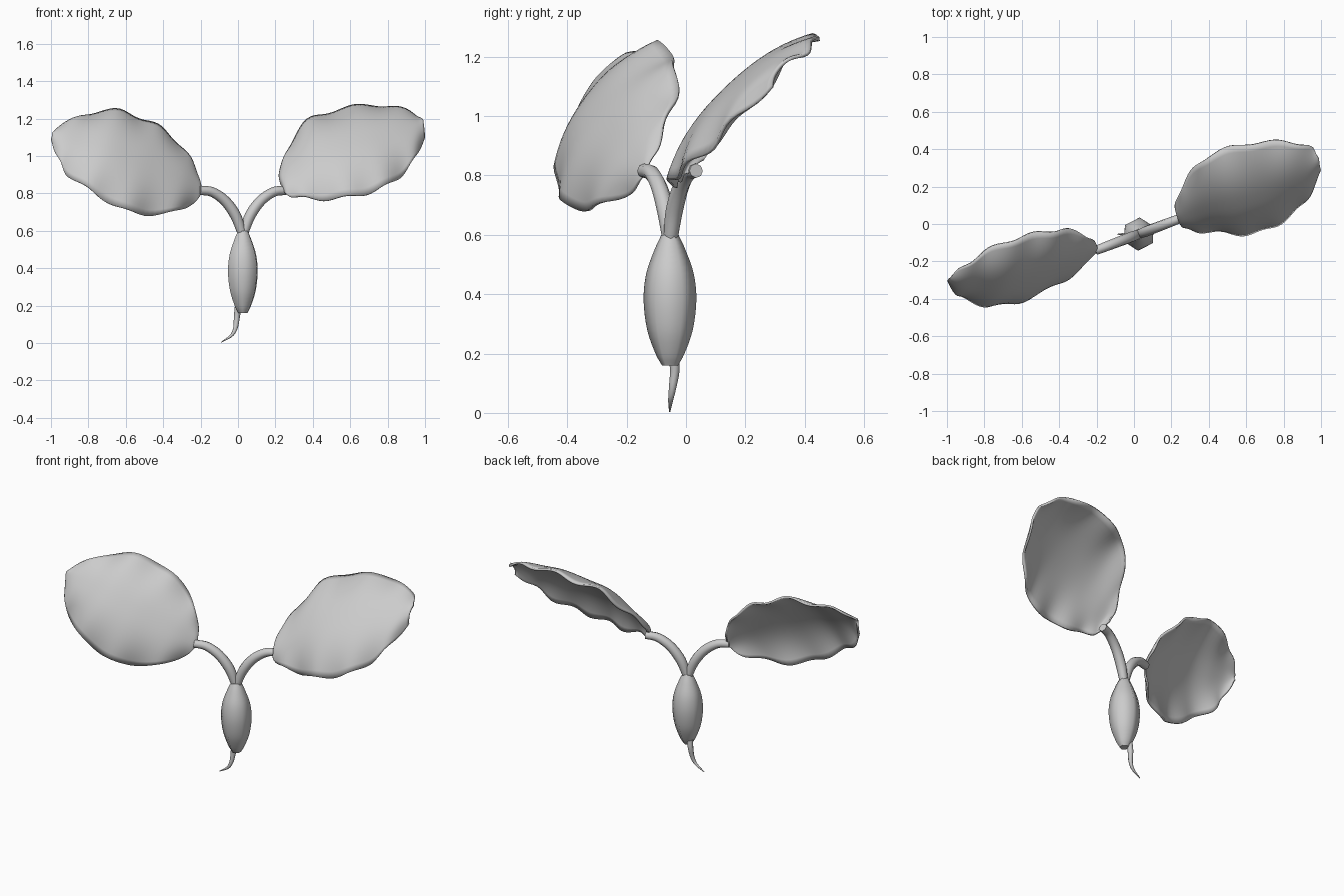
import bpy, math
from mathutils import Vector

if "Cube" in bpy.data.objects:
    bpy.data.objects.remove(bpy.data.objects["Cube"])

grey = bpy.data.materials.new("plain_grey")
grey.diffuse_color = (0.6, 0.6, 0.6, 1)
grey.use_nodes = True
grey.node_tree.nodes["Principled BSDF"].inputs["Base Color"].default_value = grey.diffuse_color


def spline(points, steps):
    """Catmull-Rom samples through points of any dimension."""
    pts = [Vector(p) for p in points]
    pts = [2 * pts[0] - pts[1]] + pts + [2 * pts[-1] - pts[-2]]
    out = []
    for i in range(1, len(pts) - 2):
        a, b, c, d = pts[i - 1:i + 3]
        for k in range(steps):
            t = k / steps
            out.append(0.5 * (2 * b + (c - a) * t + (2 * a - 5 * b + 4 * c - d) * t * t
                              + (3 * b - a - 3 * c + d) * t ** 3))
    return out + [pts[-2]]


def make_object(name, verts, faces, smooth=True):
    mesh = bpy.data.meshes.new(name)
    mesh.from_pydata(verts, [], faces)
    mesh.materials.append(grey)
    for poly in mesh.polygons:
        poly.use_smooth = smooth and len(poly.vertices) == 4
    obj = bpy.data.objects.new(name, mesh)
    bpy.context.collection.objects.link(obj)
    return obj


def tube(name, points, sides, steps=5, phase=0.0):
    """Round sweep through (x, y, z, radius) points with flat end caps."""
    path = spline(points, steps)
    verts, faces = [], []
    for i, p in enumerate(path):
        tangent = (path[min(i + 1, len(path) - 1)] - path[max(i - 1, 0)]).to_3d().normalized()
        a = Vector((0, 1, 0)).cross(tangent).normalized()
        b = tangent.cross(a)
        for k in range(sides):
            ang = phase + math.tau * k / sides
            verts.append(p.to_3d() + p.w * (a * math.cos(ang) + b * math.sin(ang)))
    for i in range(len(path) - 1):
        for k in range(sides):
            j, n = i * sides, (k + 1) % sides
            faces.append((j + k, j + n, j + sides + n, j + sides + k))
    last = (len(path) - 1) * sides
    faces.append(tuple(reversed(range(sides))))
    faces.append(tuple(range(last, last + sides)))
    return make_object(name, verts, faces)


def leaf(name, lower, upper, side, across=20):
    """Domed blade stretched between two edge curves, rippled toward the rim."""
    low, up = spline(lower, 6), spline(upper, 6)
    rows = len(low)
    mid = rows // 2
    along = (low[-1] + up[-1] - low[0] - up[0]).normalized()
    normal = along.cross(up[mid] - low[mid]).normalized() * side
    verts, faces = [], []
    for i in range(rows):
        width = (up[i] - low[i]).length
        for k in range(across + 1):
            t = 2 * k / across - 1
            p = low[i].lerp(up[i], (t + 1) / 2)
            rise = 0.135 * width * (1 - abs(t) ** 2.4)
            wave = math.sin(math.tau * 5 * i / rows + (1.5 if t > 0 else 0))
            ripple = 0.013 * abs(t) ** 3 * wave * min(1, width / 0.3)
            verts.append(p + normal * (rise + ripple))
    n = across + 1
    for i in range(rows - 1):
        for k in range(across):
            j = i * n + k
            faces.append((j, j + n, j + n + 1, j + 1))
    obj = make_object(name, verts, faces)
    solid = obj.modifiers.new("thickness", 'SOLIDIFY')
    solid.thickness = 0.012
    solid.offset = 0
    bpy.context.view_layer.objects.active = obj
    obj.select_set(True)
    bpy.ops.object.shade_smooth_by_angle(angle=math.radians(50))
    obj.select_set(False)
    return obj


# Six-sided seed body
profile = [(0.16, 0.027), (0.2, 0.049), (0.28, 0.077), (0.38, 0.089),
           (0.47, 0.08), (0.55, 0.052), (0.6, 0.029)]
tube("seed_body", [(0.026, -0.054, z, r) for z, r in profile], 6, 4, math.radians(27))

# Tapering root
tube("root", [(0.0, -0.04, 0.19, 0.018), (-0.006, -0.038, 0.14, 0.016),
              (-0.014, -0.046, 0.08, 0.012), (-0.036, -0.052, 0.04, 0.008),
              (-0.09, -0.055, 0.004, 0.002)], 8)

# Arching stems, one to each side
for name, s in (("left_stem", -1), ("right_stem", 1)):
    tube(name, [(0.026 + s * d, -0.054 + s * d * 0.38, z, r) for d, z, r in
                ((0.004, 0.585, 0.024), (0.038, 0.68, 0.029), (0.095, 0.76, 0.028),
                 (0.165, 0.808, 0.026), (0.232, 0.816, 0.024))], 8)

# Leaves, given by lower and upper edges from stem to tip
leaf("left_leaf",
     [(-.2, -.14, .80), (-.24, -.18, .75), (-.35, -.28, .70), (-.5, -.36, .687), (-.64, -.42, .725),
      (-.78, -.435, .81), (-.9, -.40, .89), (-.96, -.36, .98), (-.995, -.3, 1.09)],
     [(-.2, -.125, .83), (-.22, -.09, .91), (-.29, -.045, 1.03), (-.4, -.03, 1.14), (-.52, -.05, 1.2),
      (-.66, -.085, 1.245), (-.8, -.15, 1.22), (-.92, -.23, 1.18), (-.995, -.3, 1.12)], -1)
leaf("right_leaf",
     [(.25, .02, .81), (.27, -.02, .79), (.35, -.035, .775), (.48, -.045, .768), (.62, -.05, .785),
      (.75, -.01, .82), (.86, .07, .885), (.94, .16, .98), (.995, .29, 1.10)],
     [(.23, .06, .85), (.225, .11, .92), (.27, .22, 1.03), (.35, .33, 1.17), (.48, .40, 1.23),
      (.64, .435, 1.265), (.8, .44, 1.265), (.93, .42, 1.23), (.99, .35, 1.19)], 1)
